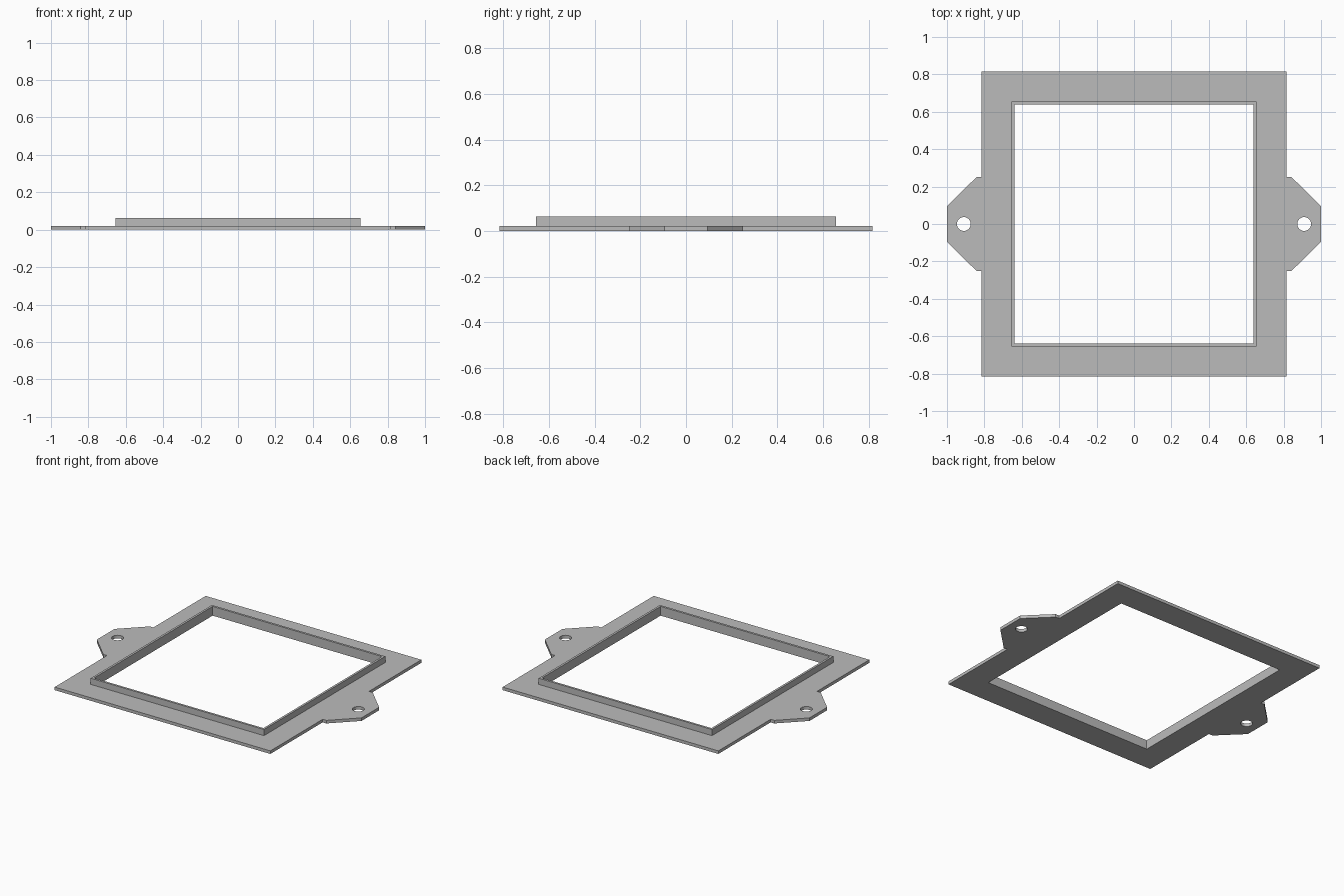
import bpy, bmesh, math

cube = bpy.data.objects.get("Cube")
if cube:
    bpy.data.objects.remove(cube, do_unlink=True)

PLATE, OPENING, RIM = 0.815, 0.64, 0.655   # half widths
PLATE_TOP, RIM_TOP = 0.021, 0.063
HOLE_X, HOLE_R = 0.91, 0.037

grey = bpy.data.materials.new("plain grey")
grey.use_nodes = True
colour = (0.5, 0.5, 0.5, 1)
grey.diffuse_color = colour
grey.node_tree.nodes["Principled BSDF"].inputs["Base Color"].default_value = colour


def square(h):
    return [(h, h), (-h, h), (-h, -h), (h, -h)]


def circle(cx, r, n=32):
    return [(cx + r * math.cos(math.tau * i / n), r * math.sin(math.tau * i / n))
            for i in range(n)]


def slab(name, loops, z0, z1):
    """Extrude an outline with holes from z0 to z1."""
    bm = bmesh.new()
    edges = []
    for loop in loops:
        vs = [bm.verts.new((x, y, z0)) for x, y in loop]
        edges += [bm.edges.new((a, b)) for a, b in zip(vs, vs[1:] + vs[:1])]
    bmesh.ops.triangle_fill(bm, edges=edges, use_beauty=True, normal=(0, 0, 1))
    out = bmesh.ops.extrude_face_region(bm, geom=bm.faces[:], use_keep_orig=True)
    top = [g for g in out["geom"] if isinstance(g, bmesh.types.BMVert)]
    bmesh.ops.translate(bm, verts=top, vec=(0, 0, z1 - z0))
    bmesh.ops.recalc_face_normals(bm, faces=bm.faces[:])
    mesh = bpy.data.meshes.new(name)
    bm.to_mesh(mesh)
    bm.free()
    mesh.materials.append(grey)
    obj = bpy.data.objects.new(name, mesh)
    bpy.context.collection.objects.link(obj)
    bpy.ops.object.select_all(action="DESELECT")
    obj.select_set(True)
    bpy.context.view_layer.objects.active = obj
    bpy.ops.object.shade_smooth_by_angle(angle=math.radians(30))
    return obj


# Plate outline: square with a tapered screw tab on each side
quarter = [(1, 0.095), (0.843, 0.25), (PLATE, 0.25), (PLATE, PLATE)]
half = quarter + [(-x, y) for x, y in reversed(quarter)]
outline = half + [(-x, -y) for x, y in half]
slab("mounting_plate",
     [outline, square(OPENING), circle(HOLE_X, HOLE_R), circle(-HOLE_X, HOLE_R)],
     0, PLATE_TOP)

# Thin raised lip around the opening
slab("raised_rim", [square(RIM), square(OPENING)], PLATE_TOP, RIM_TOP)
